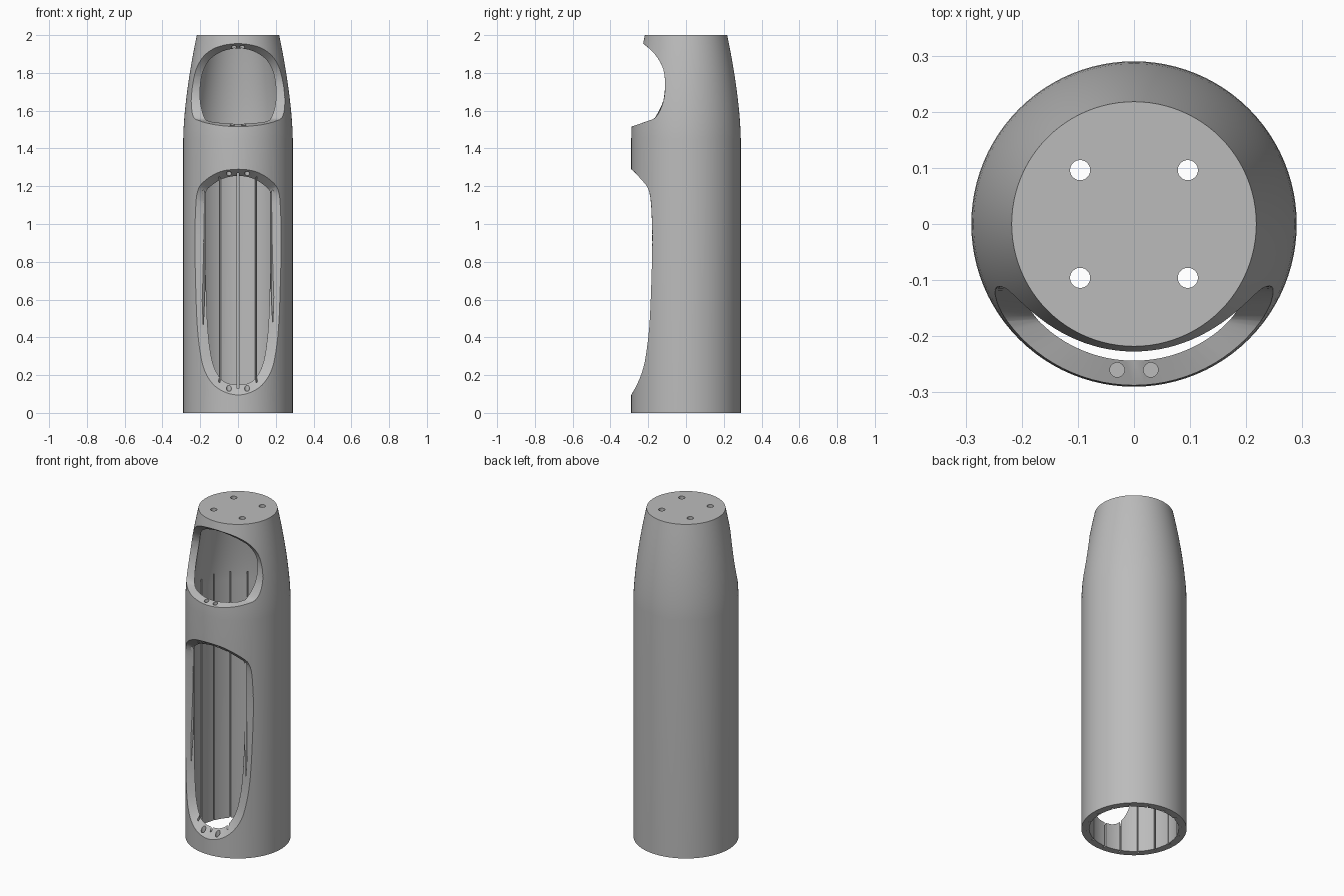
import bpy, bmesh, math
from mathutils import Vector

if "Cube" in bpy.data.objects:
    bpy.data.objects.remove(bpy.data.objects["Cube"])

R_OUT, R_IN, SEG = 0.29, 0.247, 96


def taper(z):
    return 0.072 * (max(z - 1.45, 0) / 0.55) ** 1.6


def make_object(name, bm):
    bmesh.ops.recalc_face_normals(bm, faces=bm.faces)
    mesh = bpy.data.meshes.new(name)
    bm.to_mesh(mesh)
    bm.free()
    obj = bpy.data.objects.new(name, mesh)
    bpy.context.collection.objects.link(obj)
    return obj


def revolve(name, profile):
    """Closed solid of revolution from (radius, height) pairs."""
    bm = bmesh.new()
    rings = []
    for r, z in profile:
        rings.append([bm.verts.new((r * math.sin(2 * math.pi * k / SEG),
                                    r * math.cos(2 * math.pi * k / SEG), z)) for k in range(SEG)])
    for a, b in zip(rings, rings[1:]):
        for k in range(SEG):
            n = (k + 1) % SEG
            bm.faces.new((a[k], a[n], b[n], b[k]))
    bm.faces.new(rings[0])
    bm.faces.new(rings[-1])
    return make_object(name, bm)


def smooth_loop(half, steps=5):
    """Mirror a half outline and run a closed smooth curve through it."""
    pts = [Vector(p) for p in half]
    pts += [Vector((-p.x, p.y)) for p in reversed(pts[1:-1])]
    n, out = len(pts), []
    for i in range(n):
        a, b, c, d = (pts[(i + j) % n] for j in (-1, 0, 1, 2))
        for s in range(steps):
            t = s / steps
            out.append(0.5 * (2 * b + (c - a) * t + (2 * a - 5 * b + 4 * c - d) * t * t
                              + (3 * b - a - 3 * c + d) * t ** 3))
    return out


def on_wall(p, radius):
    r = radius - taper(p.y)
    return Vector((p.x, -math.sqrt(r * r - p.x * p.x), p.y))


def window_cutter(name, outer, inner):
    """Flared plug joining the outer outline to the smaller inner one."""
    bm = bmesh.new()
    far, near = [], []
    for o, i in zip(smooth_loop(outer), smooth_loop(inner)):
        o, i = on_wall(o, R_OUT), on_wall(i, R_IN)
        far.append(bm.verts.new(o + (o - i) * 0.6))
        near.append(bm.verts.new(i + (i - o) * 0.5))
    zc = (outer[0][1] + outer[-1][1]) / 2
    tip_far, tip_near = bm.verts.new((0, -1.2, zc)), bm.verts.new((0, 0, zc))
    for k in range(len(far)):
        n = (k + 1) % len(far)
        bm.faces.new((far[k], far[n], near[n], near[k]))
        bm.faces.new((far[n], far[k], tip_far))
        bm.faces.new((near[k], near[n], tip_near))
    return make_object(name, bm)


def pin_cutter(name, pins, radius, depth):
    """Vertical round cutters centred on each (x, y, z)."""
    bm = bmesh.new()
    for p in pins:
        geo = bmesh.ops.create_cone(bm, cap_ends=True, segments=24, radius1=radius,
                                    radius2=radius, depth=depth)
        bmesh.ops.translate(bm, verts=geo["verts"], vec=p)
    return make_object(name, bm)


def cut(body, cutter):
    mod = body.modifiers.new("cut", 'BOOLEAN')
    mod.operation, mod.solver, mod.object = 'DIFFERENCE', 'EXACT', cutter
    bpy.context.view_layer.objects.active = body
    bpy.ops.object.modifier_apply(modifier=mod.name)
    bpy.data.objects.remove(cutter)


# Tapered outer shell
heights = [1.45 + 0.55 * k / 12 for k in range(13)]
body = revolve("tube_body", [(R_OUT, 0)] + [(R_OUT - taper(z), z) for z in heights])

# Hollow interior, open at the bottom and capped at the top
heights = [1.45 + 0.5 * k / 12 for k in range(13)]
cut(body, revolve("cavity", [(R_IN, -0.1)] + [(R_IN - taper(z), z) for z in heights]))

# Sixteen narrow grooves along the inner wall
bm = bmesh.new()
for k in range(16):
    ang = k * math.pi / 8
    vs = bmesh.ops.create_cube(bm, size=1)["verts"]
    bmesh.ops.scale(bm, verts=vs, vec=(0.008, 0.035, 1.6))
    bmesh.ops.translate(bm, verts=vs, vec=(0, -0.2465, 0.7))
    for v in vs:
        x, y = v.co.x, v.co.y
        v.co.x = x * math.cos(ang) - y * math.sin(ang)
        v.co.y = x * math.sin(ang) + y * math.cos(ang)
cut(body, make_object("grooves", bm))

# Upper window
cut(body, window_cutter("upper_window", [
    (0, 1.515), (.12, 1.525), (.20, 1.545), (.237, 1.57), (.248, 1.65), (.238, 1.75),
    (.215, 1.835), (.17, 1.9), (.10, 1.94), (0, 1.955)], [
    (0, 1.53), (.09, 1.535), (.155, 1.545), (.18, 1.57), (.20, 1.65), (.198, 1.75),
    (.18, 1.82), (.145, 1.875), (.08, 1.915), (0, 1.93)]))

# Tall lower window
cut(body, window_cutter("lower_window", [
    (0, .095), (.07, .11), (.13, .15), (.175, .22), (.20, .32), (.218, .5), (.228, .85),
    (.226, 1.05), (.215, 1.17), (.18, 1.225), (.10, 1.275), (0, 1.29)], [
    (0, .15), (.05, .155), (.09, .18), (.125, .24), (.147, .33), (.163, .5), (.173, .85),
    (.176, 1.05), (.172, 1.16), (.145, 1.2), (.08, 1.24), (0, 1.255)]))

# Through holes in the cap, then small blind holes in the window sills and lintels
cut(body, pin_cutter("cap_holes", [(x, y, 1.97) for x in (-.096, .096) for y in (-.096, .096)],
                     0.018, 0.2))
sills = [(.03, -.26, 1.515), (.048, -.263, .125), (.048, -.263, 1.28), (.022, -.2, 1.95)]
cut(body, pin_cutter("sill_holes", [(s * x, y, z) for x, y, z in sills for s in (-1, 1)],
                     0.013, 0.06))

# Grey finish and smooth shading with crisp edges
grey = bpy.data.materials.new("grey")
grey.diffuse_color = (0.5, 0.5, 0.5, 1)
grey.use_nodes = True
grey.node_tree.nodes["Principled BSDF"].inputs["Base Color"].default_value = grey.diffuse_color
body.data.materials.clear()
body.data.materials.append(grey)
for poly in body.data.polygons:
    poly.material_index = 0
bpy.ops.object.select_all(action='DESELECT')
body.select_set(True)
bpy.context.view_layer.objects.active = body
bpy.ops.object.shade_smooth_by_angle(angle=math.radians(30))
